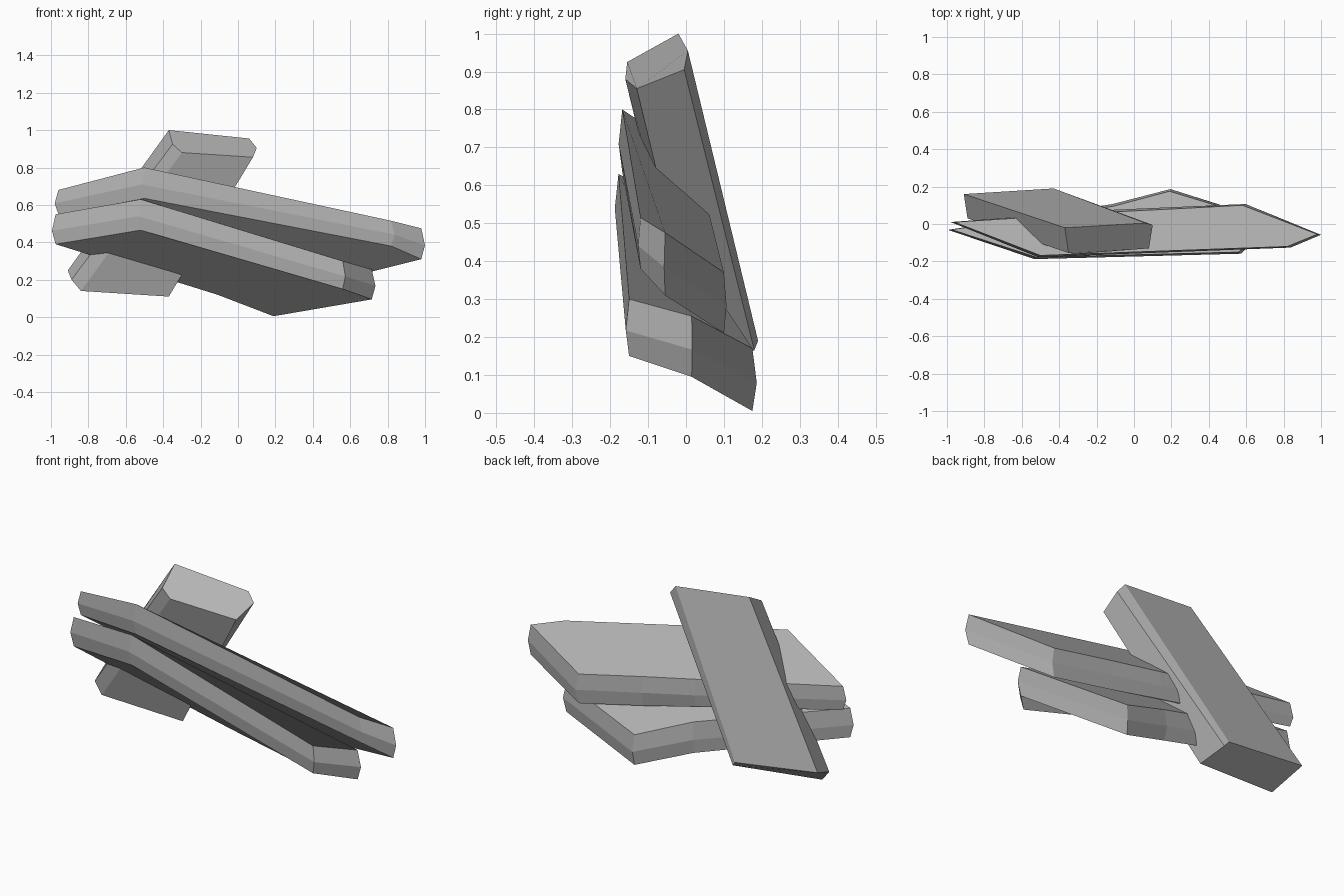
import bpy
from mathutils import Vector

cube = bpy.data.objects.get("Cube")
if cube:
    bpy.data.objects.remove(cube, do_unlink=True)

# Single flat stone colour
stone = bpy.data.materials.new("stone_grey")
stone.use_nodes = True
stone.diffuse_color = (0.45, 0.45, 0.45, 1)
stone.node_tree.nodes["Principled BSDF"].inputs["Base Color"].default_value = stone.diffuse_color


def loft(name, rings):
    """Join equal-sized rings, ordered top to bottom, and cap both ends."""
    n = len(rings[0])
    verts = [tuple(p) for ring in rings for p in ring]
    faces = [tuple(range(n)), tuple(reversed(range(len(verts) - n, len(verts))))]
    for r in range(len(rings) - 1):
        for i in range(n):
            j = (i + 1) % n
            faces.append((r * n + i, (r + 1) * n + i, (r + 1) * n + j, r * n + j))
    mesh = bpy.data.meshes.new(name)
    mesh.from_pydata(verts, [], faces)
    mesh.materials.append(stone)
    mesh.update()
    obj = bpy.data.objects.new(name, mesh)
    bpy.context.collection.objects.link(obj)
    return obj


def slab(name, outline):
    """Tilted slab: outline of (x, y, top z, bottom z) with a ridge around its rim."""
    top, rim, bottom = [], [], []
    for x, y, high, low in outline:
        out = Vector((x, 4 * y)).normalized()
        top.append((x, y, high))
        rim.append((x + 0.02 * out.x, y + 0.012 * out.y, high * 0.45 + low * 0.55))
        bottom.append((x, y, low))
    return loft(name, [top, rim, bottom])


# Upper slab, counterclockwise from its right end
slab("upper_slab", [
    (-0.96, 0.01, 0.68, 0.55),
    (-0.50, -0.168, 0.80, 0.635),
    (0.82, -0.12, 0.515, 0.38),
    (0.98, -0.055, 0.475, 0.31),
    (0.58, 0.10, 0.37, 0.21),
    (0.20, 0.08, 0.45, 0.29),
    (-0.10, 0.065, 0.51, 0.36),
])

# Lower slab, with a shallow notch in the back edge
slab("lower_slab", [
    (-0.975, -0.03, 0.55, 0.39),
    (-0.52, -0.178, 0.63, 0.465),
    (0.56, -0.15, 0.30, 0.15),
    (0.715, 0.015, 0.255, 0.095),
    (0.19, 0.175, 0.17, 0.005),
    (-0.11, 0.095, 0.29, 0.12),
])

# Long block leaning behind, running from upper left to lower right
loft("leaning_block", [
    [(-0.37, -0.02, 1.0), (-0.35, -0.155, 0.925), (-0.30, -0.16, 0.88),
     (0.08, -0.13, 0.855), (0.10, -0.005, 0.905), (0.06, 0.005, 0.955)],
    [(-0.91, 0.16, 0.25), (-0.89, 0.03, 0.20), (-0.84, 0.02, 0.14),
     (-0.37, 0.05, 0.11), (-0.41, 0.18, 0.165), (-0.43, 0.19, 0.19)],
])
